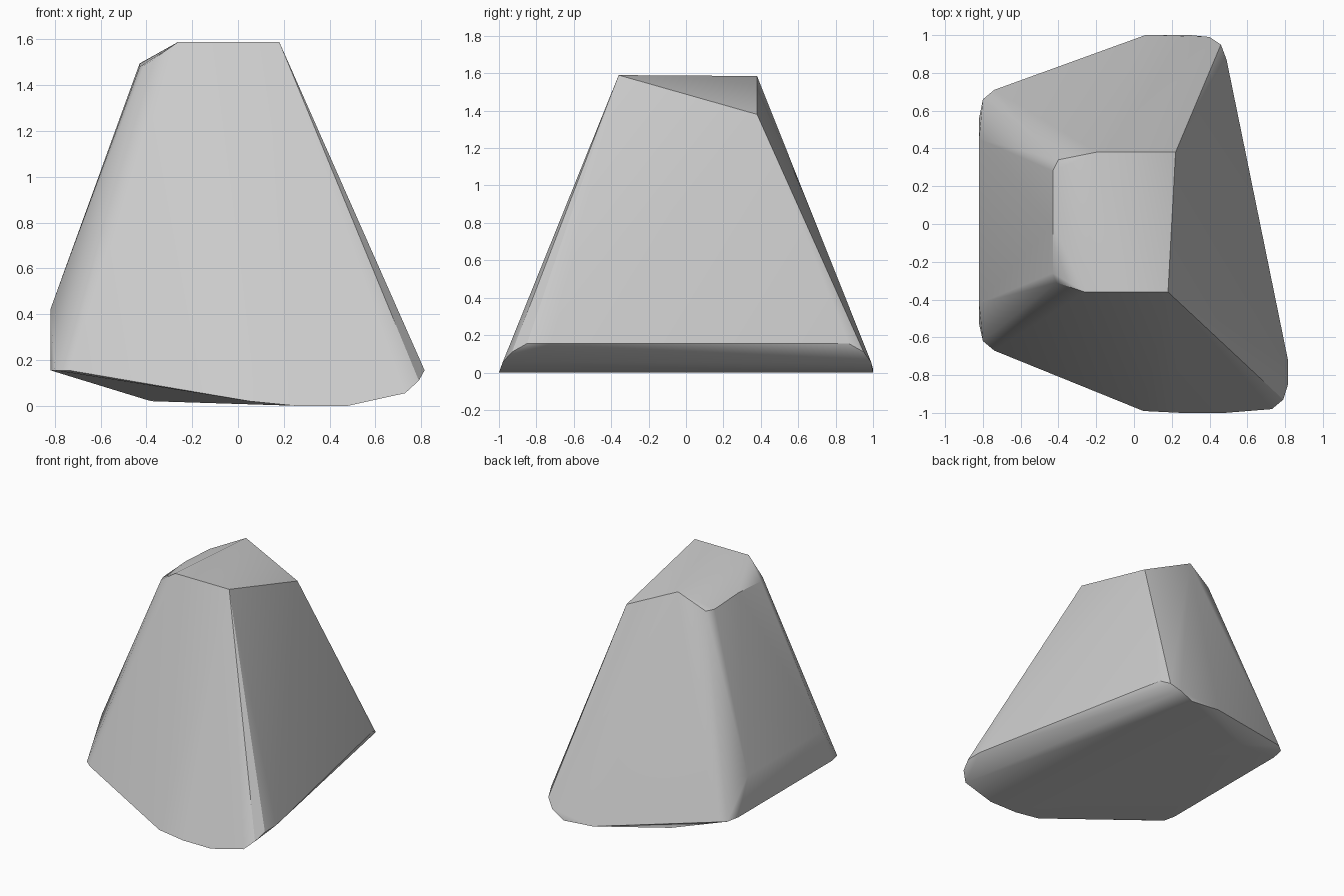
import bpy, bmesh, math

cube = bpy.data.objects.get("Cube")
if cube:
    bpy.data.objects.remove(cube, do_unlink=True)

# One plain stone grey
stone = bpy.data.materials.new("stone_grey")
stone.use_nodes = True
grey = (0.6, 0.6, 0.6, 1)
stone.diffuse_color = grey
stone.node_tree.nodes["Principled BSDF"].inputs["Base Color"].default_value = grey

# Tilted, chipped crown
crown = [(-.26, -.36, 1.59), (.18, -.36, 1.59), (.22, .38, 1.38), (-.20, .38, 1.585),
         (-.40, .34, 1.48), (-.43, .28, 1.48), (-.43, 0, 1.495), (-.43, -.26, 1.48), (-.41, -.31, 1.485)]
# Upright facet on the narrow side
side = [(-.82, .45, .42), (-.82, -.42, .42)]
# Worn lower rim, front then back, running from the narrow side to the wide side
front_rim = [(-.82, -.53, .155), (-.80, -.62, .155), (-.74, -.67, .155), (.05, -.99, .02),
             (.25, -1, 0), (.48, -1, 0), (.73, -.98, .055), (.79, -.93, .11),
             (.815, -.85, .155), (.815, -.72, .155)]
back_rim = [(-.82, .56, .155), (-.80, .66, .155), (-.74, .71, .155), (.06, 1, .02),
            (.30, 1, 0), (.40, .99, .055), (.46, .95, .11), (.49, .87, .155)]
# Chipped underside corner
underside = [(-.38, .72, .02)]

# Wrap the facets around the points
bm = bmesh.new()
for p in crown + side + front_rim + back_rim + underside:
    bm.verts.new(p)
hull = bmesh.ops.convex_hull(bm, input=bm.verts)
bmesh.ops.delete(bm, geom=[v for v in bm.verts if not v.link_faces], context='VERTS')
bmesh.ops.dissolve_limit(bm, angle_limit=math.radians(1), verts=bm.verts, edges=bm.edges)
bmesh.ops.recalc_face_normals(bm, faces=bm.faces)
mesh = bpy.data.meshes.new("boulder")
bm.to_mesh(mesh)
bm.free()
mesh.materials.append(stone)

boulder = bpy.data.objects.new("boulder", mesh)
bpy.context.collection.objects.link(boulder)
bpy.context.view_layer.objects.active = boulder
boulder.select_set(True)
bpy.ops.object.shade_smooth_by_angle(angle=math.radians(30))

# Keep the broad facets flat while the worn corners stay soft
weighted = boulder.modifiers.new("flat_facets", 'WEIGHTED_NORMAL')
weighted.keep_sharp = True
